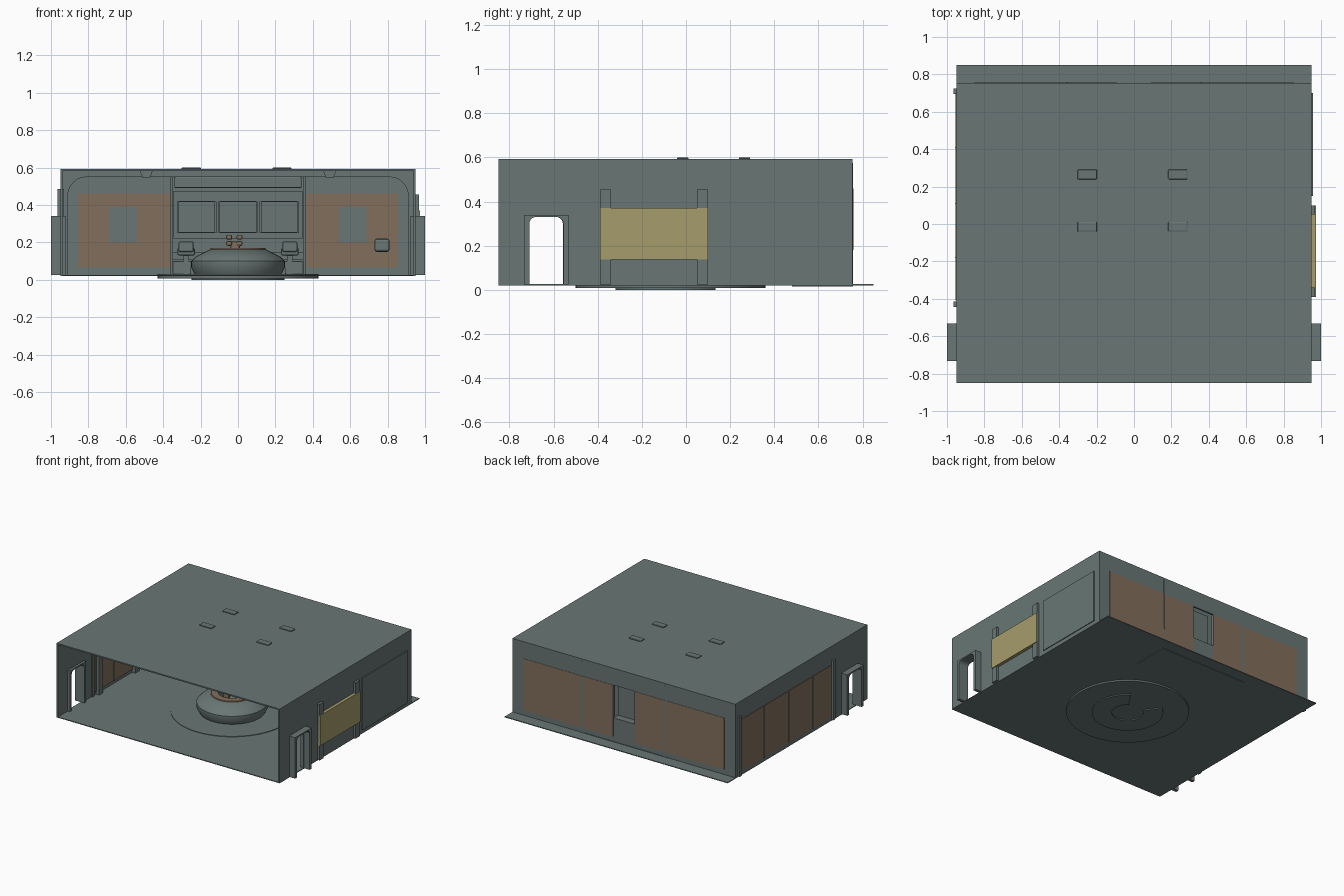
import bpy, bmesh, math
from mathutils import Matrix, Vector

if "Cube" in bpy.data.objects:
    bpy.data.objects.remove(bpy.data.objects["Cube"])


def material(name, rgb):
    m = bpy.data.materials.new(name)
    m.use_nodes = True
    m.diffuse_color = (*rgb, 1)
    m.node_tree.nodes["Principled BSDF"].inputs["Base Color"].default_value = (*rgb, 1)
    return m


GREY = material("slate grey", (0.14, 0.183, 0.176))
BROWN = material("warm brown", (0.224, 0.159, 0.107))
YELLOW = material("dull yellow", (0.377, 0.336, 0.15))


def finish(name, bm, mat, bevel=0, smooth=False):
    bmesh.ops.recalc_face_normals(bm, faces=bm.faces)
    mesh = bpy.data.meshes.new(name)
    bm.to_mesh(mesh)
    bm.free()
    ob = bpy.data.objects.new(name, mesh)
    bpy.context.collection.objects.link(ob)
    mesh.materials.append(mat)
    if bevel:
        mod = ob.modifiers.new("bevel", 'BEVEL')
        mod.width, mod.segments = bevel, 2
    if smooth:
        bpy.ops.object.select_all(action='DESELECT')
        ob.select_set(True)
        bpy.context.view_layer.objects.active = ob
        bpy.ops.object.shade_smooth_by_angle(angle=math.radians(35))
    return ob


def box(name, x, y, z, mat=GREY, bevel=0):
    bm = bmesh.new()
    lo, hi = Vector((x[0], y[0], z[0])), Vector((x[1], y[1], z[1]))
    bmesh.ops.create_cube(bm, size=1, matrix=Matrix.Translation((lo + hi) / 2) @ Matrix.Diagonal((*(hi - lo), 1)))
    return finish(name, bm, mat, bevel)


def prism(name, pts, a, b, axis, mat=GREY):
    """Extrude a 2D outline (u, z) from a to b along x or y."""
    bm = bmesh.new()
    place = (lambda u, z: (a, u, z)) if axis == 'x' else (lambda u, z: (u, a, z))
    face = bm.faces.new([bm.verts.new(place(*p)) for p in pts])
    new = bmesh.ops.extrude_face_region(bm, geom=[face])["geom"]
    step = Vector((b - a, 0, 0)) if axis == 'x' else Vector((0, b - a, 0))
    bmesh.ops.translate(bm, vec=step, verts=[v for v in new if isinstance(v, bmesh.types.BMVert)])
    return finish(name, bm, mat)


def arch(name, mid, outer, inner, r, a, b, axis, base=0.025):
    """Upside-down U: outer and inner are (half width, top)."""
    (ow, ot), (iw, it) = outer, inner
    half = [(iw, base)]
    for i in range(7):
        t = math.pi / 2 * i / 6
        half.append((iw - r + r * math.cos(t), it - r + r * math.sin(t)))
    inside = half + [(-u, z) for u, z in reversed(half)]
    pts = [(-ow, base), (-ow, ot), (ow, ot), (ow, base)] + inside
    return prism(name, [(u + mid, z) for u, z in pts], a, b, axis)


def revolve(name, profile, centre, start, end, mat=GREY, steps=40):
    """Sweep a closed (radius, z) outline through an arc, with capped ends."""
    bm = bmesh.new()
    rings = []
    for i in range(steps + 1):
        t = math.radians(start + (end - start) * i / steps)
        rings.append([bm.verts.new((centre[0] + r * math.cos(t), centre[1] + r * math.sin(t), z)) for r, z in profile])
    n = len(profile)
    for p, q in zip(rings, rings[1:]):
        for k in range(n):
            bm.faces.new((p[k], p[(k + 1) % n], q[(k + 1) % n], q[k]))
    bm.faces.new(rings[0])
    bm.faces.new(rings[-1])
    return finish(name, bm, mat, smooth=True)


def disc(name, centre, r, z, mat=GREY):
    bm = bmesh.new()
    bmesh.ops.create_cone(bm, cap_ends=True, segments=64, radius1=r, radius2=r, depth=z[1] - z[0],
                          matrix=Matrix.Translation((*centre, sum(z) / 2)))
    return finish(name, bm, mat, smooth=True)


# Shell: floor runs past the back wall, front stays open
box("floor", (-0.95, 0.95), (-0.85, 0.85), (0.02, 0.026))
box("roof", (-0.95, 0.95), (-0.85, 0.755), (0.582, 0.592))
for s, side in ((1, "left"), (-1, "right")):
    def sx(a, b):
        return (min(s * a, s * b), max(s * a, s * b))
    box(side + "_wall_front", sx(0.938, 0.95), (-0.85, -0.73), (0.022, 0.592))
    box(side + "_wall_main", sx(0.938, 0.95), (-0.54, 0.755), (0.022, 0.592))
    arch(side + "_wall_doorway", -0.635, (0.095, 0.592), (0.077, 0.33), 0.03, s * 0.938, s * 0.95, 'x')
    arch(side + "_door_frame", -0.633, (0.1, 0.34), (0.077, 0.33), 0.03, s * 0.92, s * 1.0, 'x')

    # Back wall panels with inset plates
    box(side + "_back_wall", sx(0.09, 0.95), (0.743, 0.755), (0.022, 0.592))
    box(side + "_back_brown_panel", sx(0.09, 0.855), (0.738, 0.757), (0.065, 0.462), BROWN)
    box(side + "_back_plate", sx(0.54, 0.69), (0.731, 0.739), (0.2, 0.39))
    box(side + "_back_divider", sx(0.355, 0.36), (0.74, 0.76), (0.18, 0.46))
    # Ceiling beam
    prism(side + "_ceiling_beam", [(s * 0.455, 0.585), (s * 0.47, 0.545), (s * 0.51, 0.545), (s * 0.525, 0.585)],
          -0.4, 0.74, 'y')

# Central recess of the back wall
box("recess_header", (-0.09, 0.09), (0.743, 0.755), (0.462, 0.592))
box("recess_back", (-0.09, 0.09), (0.69, 0.7), (0.022, 0.47))
box("recess_ledge", (-0.09, 0.09), (0.7, 0.755), (0.022, 0.21))

# Arched ribs across the room
for name, y in (("front_rib", -0.39), ("middle_rib", 0.05), ("rear_rib", 0.69)):
    arch(name, 0, (0.945, 0.585), (0.91, 0.55), 0.1, y, y + 0.05, 'y')

# Left wall: posts, yellow panel, rear panel
for y in (-0.39, 0.05):
    box("left_post", (0.93, 0.968), (y, y + 0.05), (0.025, 0.455))
box("yellow_panel", (0.93, 0.974), (-0.39, 0.1), (0.138, 0.372), YELLOW)
box("left_rear_panel", (0.93, 0.956), (0.15, 0.7), (0.05, 0.45))

# Right wall: brown panels between posts
box("right_brown_panel", (-0.954, -0.932), (-0.41, 0.7), (0.05, 0.45), BROWN)
for y in (-0.18, 0.11, 0.41):
    box("right_divider", (-0.957, -0.93), (y - 0.003, y + 0.003), (0.05, 0.45))
for y in (-0.43, 0.71):
    box("right_post", (-0.964, -0.93), (y - 0.015, y + 0.015), (0.025, 0.485))

# Roof pads
for x in (-0.25, 0.235):
    for y in (-0.015, 0.265):
        box("roof_pad", (x - 0.052, x + 0.052), (y - 0.026, y + 0.026), (0.59, 0.6), GREY, 0.008)

# Control wall with three screens
box("console_base", (-0.37, 0.37), (0.48, 0.757), (0.016, 0.03))
box("console_back", (-0.36, 0.36), (0.68, 0.69), (0.03, 0.575))
for s in (-1, 1):
    box("console_side", (s * 0.355 - 0.008, s * 0.355 + 0.008), (0.6, 0.757), (0.03, 0.575))
    box("console_cabinet", (s * 0.3 - 0.05, s * 0.3 + 0.05), (0.5, 0.68), (0.03, 0.1), GREY, 0.006)
    box("console_seat", (s * 0.277 - 0.047, s * 0.277 + 0.047), (0.48, 0.56), (0.13, 0.17), GREY, 0.008)
    box("console_seat_back", (s * 0.277 - 0.04, s * 0.277 + 0.04), (0.47, 0.49), (0.15, 0.205), GREY, 0.008)
    box("console_seat_stem", (s * 0.277 - 0.015, s * 0.277 + 0.015), (0.5, 0.53), (0.03, 0.135))
box("console_desk", (-0.35, 0.35), (0.56, 0.68), (0.11, 0.15))
box("console_header", (-0.34, 0.34), (0.62, 0.68), (0.492, 0.55), GREY, 0.005)
box("screen_panel", (-0.345, 0.345), (0.66, 0.68), (0.22, 0.475))
for x in (-0.22, 0, 0.22):
    for dx in (-0.1, 0.1):
        box("screen_frame_side", (x + dx - 0.005, x + dx + 0.005), (0.645, 0.66), (0.25, 0.42))
    for z in (0.25, 0.415):
        box("screen_frame_rail", (x - 0.1, x + 0.1), (0.645, 0.66), (z, z + 0.007))

# Wall box on the back wall
box("wall_box", (0.73, 0.81), (0.69, 0.74), (0.15, 0.22), GREY, 0.012)

# Round central station, open toward the screens
C = (0, -0.07)
disc("floor_disc", C, 0.43, (0.008, 0.03))
revolve("station_foot", [(0.11, 0), (0.25, 0), (0.25, 0.02), (0.11, 0.02)], C, 125, 415)
revolve("station_shell", [(0.1, 0.028), (0.23, 0.028), (0.25, 0.065), (0.25, 0.1), (0.225, 0.125), (0.15, 0.162), (0.1, 0.162)],
        C, 120, 420)
revolve("station_brown_top", [(0.098, 0.15), (0.152, 0.15), (0.147, 0.169), (0.098, 0.169)], C, 120, 420, BROWN)

# Chair inside the station
disc("chair_stem", C, 0.025, (0.03, 0.12))
box("chair_seat", (-0.055, 0.045), (-0.12, -0.02), (0.12, 0.15), GREY, 0.01)
box("chair_back", (-0.04, 0.01), (-0.13, -0.105), (0.14, 0.205), BROWN, 0.01)
for x in (-0.047, 0.008):
    for z in (0.195, 0.228):
        box("chair_cushion", (x - 0.016, x + 0.016), (-0.135, -0.1), (z - 0.013, z + 0.013), BROWN, 0.009)
